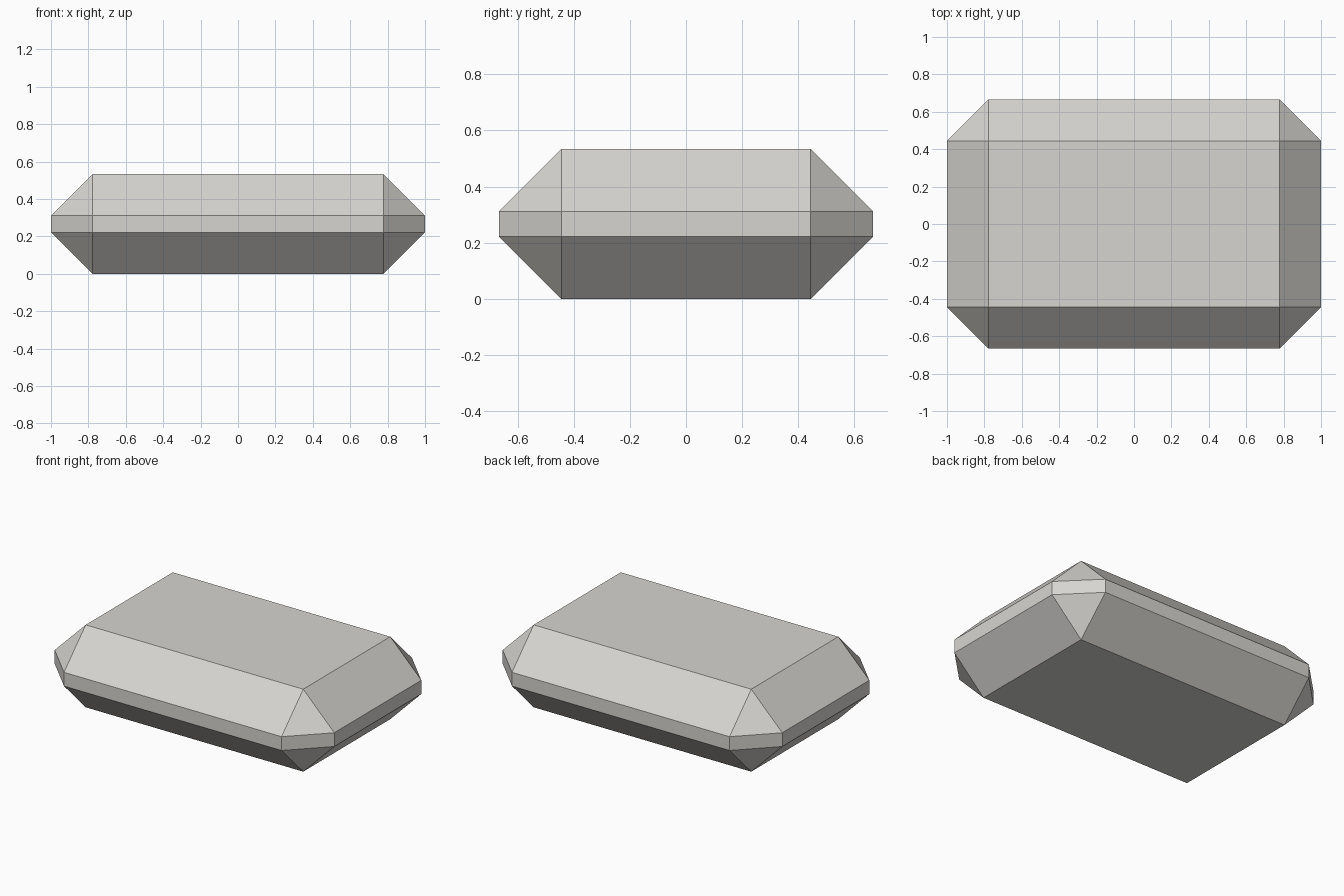
import bpy
import bmesh

SIZE = (2.0, 1.333, 0.533)
CHAMFER = 0.222

default = bpy.data.objects.get("Cube")
if default:
    bpy.data.objects.remove(default, do_unlink=True)

# Warm light grey surface
grey = bpy.data.materials.new("warm_light_grey")
grey.use_nodes = True
colour = (0.68, 0.665, 0.635, 1.0)
grey.diffuse_color = colour
bsdf = next(n for n in grey.node_tree.nodes if n.type == "BSDF_PRINCIPLED")
bsdf.inputs["Base Color"].default_value = colour
bsdf.inputs["Roughness"].default_value = 0.8

# Flat block standing on the ground
bm = bmesh.new()
bmesh.ops.create_cube(bm, size=1)
bmesh.ops.scale(bm, vec=SIZE, verts=bm.verts)
bmesh.ops.translate(bm, vec=(0, 0, SIZE[2] / 2), verts=bm.verts)
mesh = bpy.data.meshes.new("chamfered_block")
bm.to_mesh(mesh)
bm.free()
mesh.materials.append(grey)

block = bpy.data.objects.new("chamfered_block", mesh)
bpy.context.collection.objects.link(block)

# Wide single-cut chamfer on every edge
bevel = block.modifiers.new("chamfer", "BEVEL")
bevel.width = CHAMFER
bevel.segments = 1
bevel.limit_method = "NONE"
